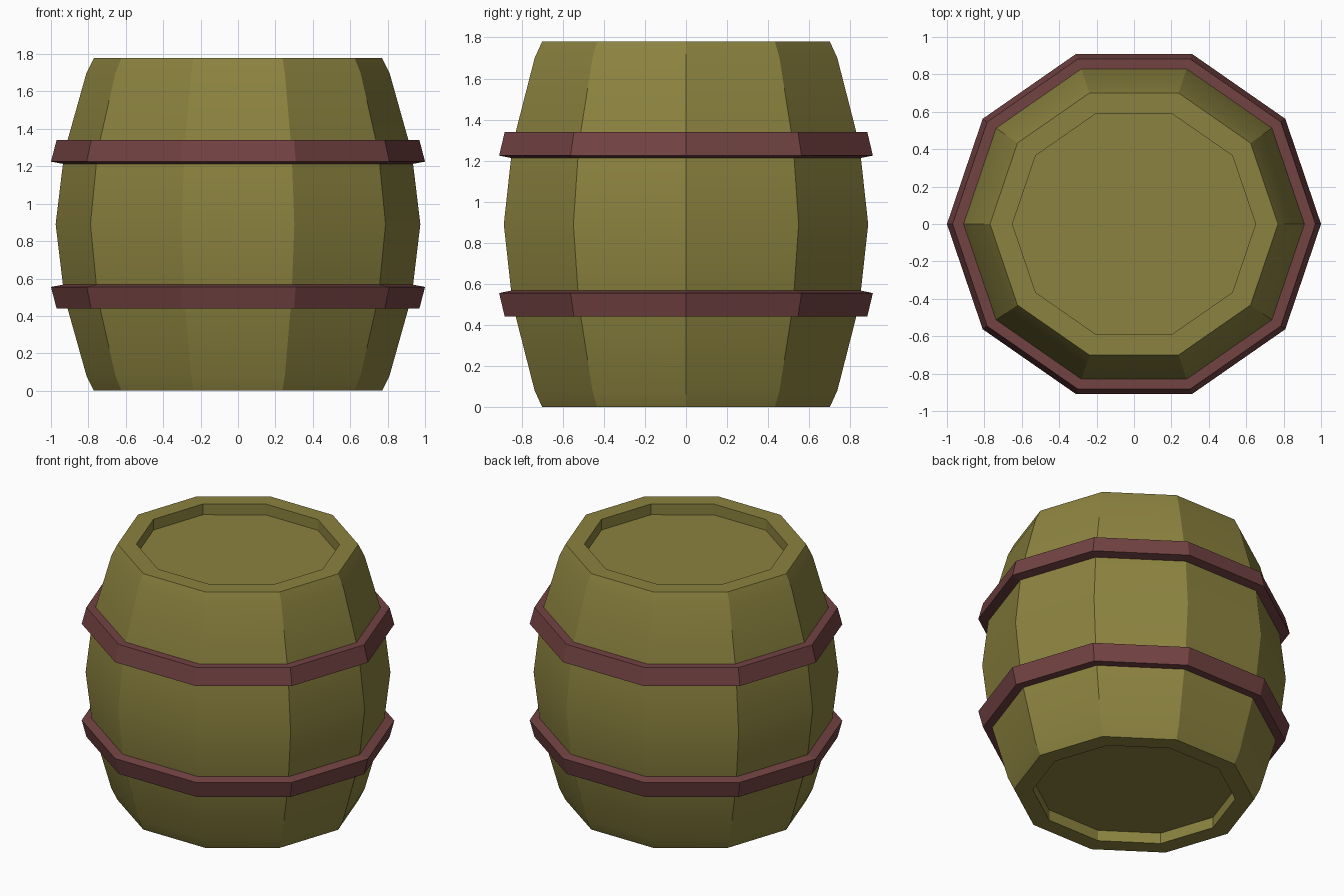
import bpy, bmesh
from math import cos, sin, tau, radians

if "Cube" in bpy.data.objects:
    bpy.data.objects.remove(bpy.data.objects["Cube"])

SIDES = 10
Y_SCALE = 0.957
HEIGHT = 1.78


def material(name, color):
    mat = bpy.data.materials.new(name)
    mat.diffuse_color = color
    mat.use_nodes = True
    mat.node_tree.nodes["Principled BSDF"].inputs["Base Color"].default_value = mat.diffuse_color
    return mat


def lathe(name, profile, mat, ring=False):
    """Spin an (r, z) profile into a ten-sided solid: capped, or a closed ring."""
    bm = bmesh.new()
    loops = [[bm.verts.new((r * cos(tau * i / SIDES),
                            r * sin(tau * i / SIDES) * Y_SCALE, z))
              for i in range(SIDES)] for r, z in profile]
    pairs = list(zip(loops, loops[1:]))
    if ring:
        pairs.append((loops[-1], loops[0]))
    else:
        bm.faces.new(loops[0])
        bm.faces.new(loops[-1])
    for a, b in pairs:
        for i in range(SIDES):
            j = (i + 1) % SIDES
            bm.faces.new((a[i], a[j], b[j], b[i]))
    bmesh.ops.recalc_face_normals(bm, faces=bm.faces)
    mesh = bpy.data.meshes.new(name)
    bm.to_mesh(mesh)
    bm.free()
    mesh.materials.append(mat)
    obj = bpy.data.objects.new(name, mesh)
    bpy.context.collection.objects.link(obj)
    return obj


wood = material("wood", (0.26, 0.225, 0.05, 1))
metal = material("hoop_paint", (0.17, 0.055, 0.055, 1))

# Barrel body: recessed end, rim, chamfer and bulge, mirrored about mid height
half = [(0.65, 0.075), (0.65, 0), (0.77, 0), (0.81, 0.08), (0.928, 0.5)]
body = half + [(0.975, HEIGHT / 2)] + [(r, HEIGHT - z) for r, z in reversed(half)]
barrel = lathe("barrel_body", body, wood)
bpy.context.view_layer.objects.active = barrel
barrel.select_set(True)
bpy.ops.object.shade_smooth_by_angle(angle=radians(30))

# Hoops: tilted bands that follow the slope of the staves
hoop = [(0.97, 0.44), (1.0, 0.555), (0.93, 0.568), (0.90, 0.44)]
lathe("lower_hoop", hoop, metal, ring=True)
lathe("upper_hoop", [(r, HEIGHT - z) for r, z in hoop], metal, ring=True)
